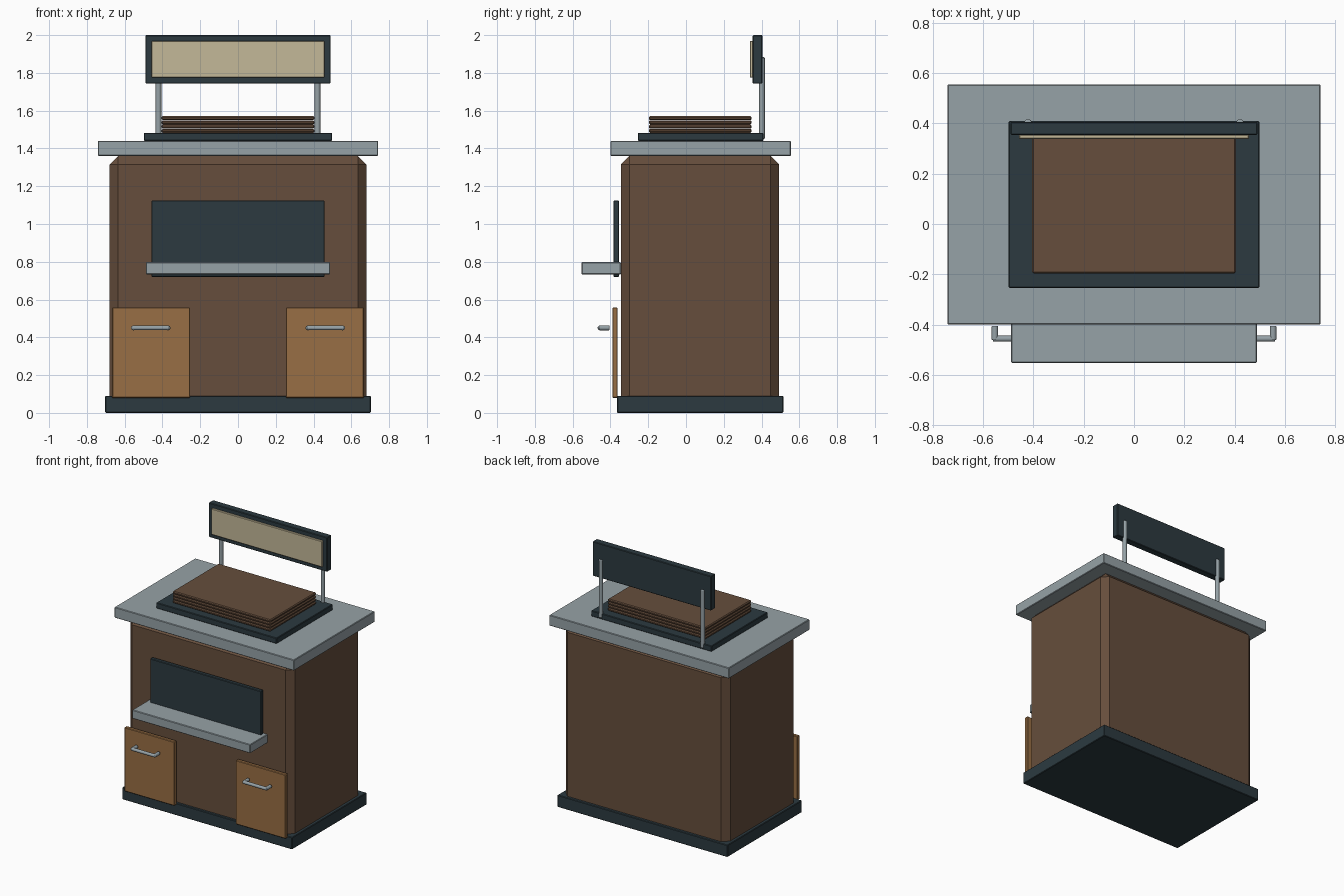
import bpy, bmesh
from mathutils import Vector

cube = bpy.data.objects.get("Cube")
if cube:
    bpy.data.objects.remove(cube, do_unlink=True)


def material(name, rgb):
    m = bpy.data.materials.new(name)
    m.use_nodes = True
    m.diffuse_color = (*rgb, 1)
    m.node_tree.nodes["Principled BSDF"].inputs["Base Color"].default_value = (*rgb, 1)
    return m


BROWN = material("dark_brown_wood", (0.133, 0.076, 0.045))
TAN = material("tan_wood", (0.314, 0.156, 0.058))
GREY = material("pale_grey_metal", (0.305, 0.361, 0.385))
SLATE = material("dark_slate", (0.025, 0.042, 0.051))
CREAM = material("cream_panel", (0.552, 0.479, 0.314))


def finish(name, bm, mat):
    mesh = bpy.data.meshes.new(name)
    bm.to_mesh(mesh)
    bm.free()
    mesh.materials.append(mat)
    obj = bpy.data.objects.new(name, mesh)
    bpy.context.collection.objects.link(obj)
    return obj


def box(name, x, y, z, mat, bevel=0.004):
    """Chamfered box from (min, max) ranges on each axis."""
    bm = bmesh.new()
    bmesh.ops.create_cube(bm, size=1)
    for v in bm.verts:
        for i, (lo, hi) in enumerate((x, y, z)):
            v.co[i] = hi if v.co[i] > 0 else lo
    obj = finish(name, bm, mat)
    mod = obj.modifiers.new("chamfer", "BEVEL")
    mod.width = bevel
    mod.segments = 1
    return obj


def rod(name, start, end, radius, mat):
    """Smooth cylinder between two points."""
    a, b = Vector(start), Vector(end)
    bm = bmesh.new()
    bmesh.ops.create_cone(bm, cap_ends=True, segments=16, radius1=radius,
                          radius2=radius, depth=(b - a).length)
    turn = (b - a).to_track_quat("Z", "Y")
    for v in bm.verts:
        v.co = turn @ v.co + (a + b) / 2
    obj = finish(name, bm, mat)
    bpy.ops.object.select_all(action="DESELECT")
    obj.select_set(True)
    bpy.context.view_layer.objects.active = obj
    bpy.ops.object.shade_smooth_by_angle()
    mod = obj.modifiers.new("rounded_ends", "BEVEL")
    mod.width = radius * 0.35
    mod.segments = 2
    return obj


# Cabinet
box("base_plinth", (-0.703, 0.703), (-0.365, 0.515), (0, 0.09), SLATE)
box("cabinet_body", (-0.68, 0.68), (-0.345, 0.493), (0.003, 1.36), BROWN, 0.045)
box("counter_top", (-0.742, 0.742), (-0.4, 0.555), (1.36, 1.44), GREY)

# Serving window and shelf
box("serving_window", (-0.458, 0.458), (-0.384, -0.354), (0.72, 1.125), SLATE)
box("serving_shelf", (-0.488, 0.488), (-0.553, -0.345), (0.733, 0.798), GREY)

# Doors with handles
for side, s in (("left", 1), ("right", -1)):
    box(side + "_door", sorted((s * 0.253, s * 0.667)), (-0.39, -0.362), (0.08, 0.558), TAN)
    inner, outer = s * 0.37, s * 0.553
    rod(side + "_handle_bar", (inner - s * 0.008, -0.456, 0.45),
        (outer + s * 0.008, -0.456, 0.45), 0.012, GREY)
    for part, x in (("inner", inner), ("outer", outer)):
        rod(f"{side}_handle_{part}_leg", (x, -0.462, 0.45), (x, -0.405, 0.45), 0.013, GREY)

# Tray with a stack of boards
box("tray", (-0.498, 0.498), (-0.255, 0.41), (1.44, 1.483), SLATE)
for i in range(4):
    z = 1.483 + i * 0.0225
    box(f"stacked_board_{i + 1}", (-0.405, 0.405), (-0.197, 0.348), (z, z + 0.0205), BROWN, 0.006)

# Sign on two posts
box("sign_board", (-0.49, 0.49), (0.353, 0.405), (1.743, 2.0), SLATE)
box("sign_panel", (-0.458, 0.458), (0.338, 0.355), (1.775, 1.97), CREAM)
for side, s in (("left", 1), ("right", -1)):
    rod(side + "_sign_post", (s * 0.421, 0.402, 1.45), (s * 0.421, 0.402, 1.883), 0.015, GREY)
